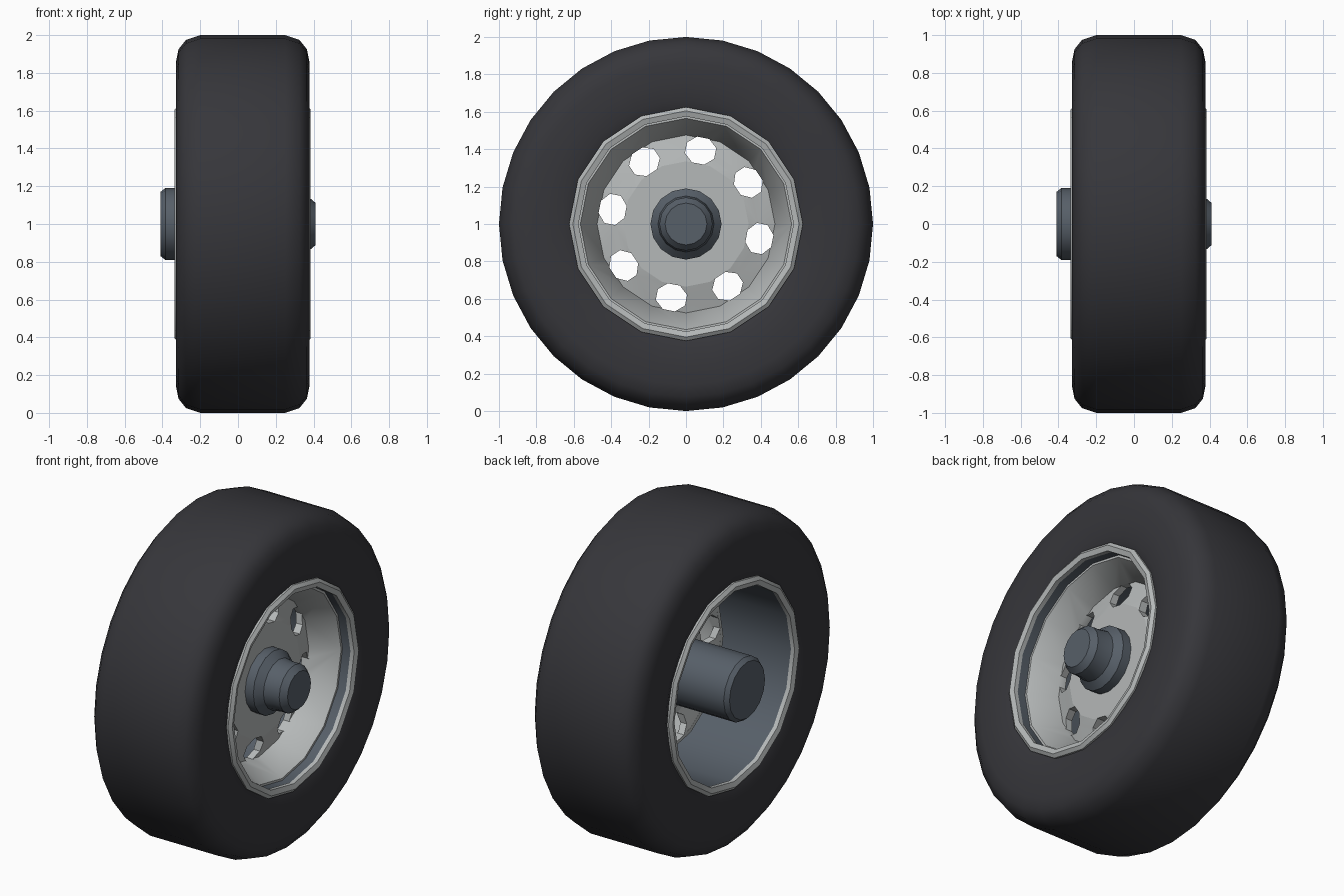
import bpy, bmesh, math
from mathutils import Matrix, Vector

if "Cube" in bpy.data.objects:
    bpy.data.objects.remove(bpy.data.objects["Cube"])


def material(name, rgb):
    m = bpy.data.materials.new(name)
    m.diffuse_color = (*rgb, 1)
    m.use_nodes = True
    m.node_tree.nodes["Principled BSDF"].inputs["Base Color"].default_value = m.diffuse_color
    return m


RUBBER = material("dark_rubber", (0.037, 0.037, 0.043))
SILVER = material("silver_metal", (0.46, 0.48, 0.48))
STEEL = material("dark_steel", (0.095, 0.115, 0.14))
CZ = 1.0  # height of the axle


def finish(bm, name, mat):
    bmesh.ops.recalc_face_normals(bm, faces=bm.faces)
    me = bpy.data.meshes.new(name)
    bm.to_mesh(me)
    bm.free()
    ob = bpy.data.objects.new(name, me)
    bpy.context.collection.objects.link(ob)
    me.materials.append(mat)
    return ob


def smooth(ob, angle):
    bpy.ops.object.select_all(action='DESELECT')
    ob.select_set(True)
    bpy.context.view_layer.objects.active = ob
    bpy.ops.object.shade_smooth_by_angle(angle=math.radians(angle))


def lathe(name, profile, sides, mat, loop=True):
    """Spin (x, radius) points round the axle; loop closes the section, otherwise the ends are capped."""
    bm = bmesh.new()
    rings = []
    for x, r in profile:
        rings.append([bm.verts.new((x, r * math.cos(math.tau * i / sides),
                                    CZ + r * math.sin(math.tau * i / sides)))
                      for i in range(sides)])
    pairs = list(zip(rings, rings[1:]))
    if loop:
        pairs.append((rings[-1], rings[0]))
    else:
        bm.faces.new(rings[0])
        bm.faces.new(rings[-1])
    for a, b in pairs:
        for i in range(sides):
            j = (i + 1) % sides
            bm.faces.new((a[i], a[j], b[j], b[i]))
    return finish(bm, name, mat)


# Tyre: half section mirrored about its own middle
MID = 0.025
half = [(0.33, 0.61), (0.35, 0.66), (0.353, 0.76), (0.353, 0.86), (0.34, 0.925),
        (0.30, 0.975), (0.225, 1.0)]
section = [(MID + x, r) for x, r in half] + [(MID - x, r) for x, r in reversed(half)]
smooth(lathe("tyre", section, 32, RUBBER), 60)

# Barrel of the rim
barrel = lathe("rim_barrel", [(0.35, 0.578), (0.35, 0.612), (-0.30, 0.612), (-0.30, 0.578)],
               16, STEEL)
smooth(barrel, 30)

# Bright lips on both edges of the rim
for name, s in (("front_lip", 1), ("back_lip", -1)):
    pts = [(0.30, 0.625), (0.345, 0.625), (0.36, 0.605), (0.35, 0.575), (0.325, 0.575),
           (0.325, 0.60)]
    smooth(lathe(name, [(MID + s * x, r) for x, r in pts], 16, SILVER), 30)

# Dish wall and wheel disc
wall = lathe("dish_wall", [(0.295, 0.565), (0.14, 0.475), (0.10, 0.475), (0.10, 0.50),
                           (0.27, 0.58), (0.295, 0.58)], 16, SILVER)
disc = lathe("wheel_disc", [(0.14, 0.478), (0.18, 0.335), (0.18, 0.12), (0.13, 0.12),
                            (0.13, 0.335), (0.10, 0.478)], 16, SILVER)

# Eight vent holes
bm = bmesh.new()
for k in range(8):
    a = math.radians(33.75 + 45 * k)
    place = (Matrix.Translation(Vector((0.12, 0, CZ))) @ Matrix.Rotation(a, 4, 'X')
             @ Matrix.Translation(Vector((0, 0.4, 0)))
             @ Matrix.Diagonal((1, 0.076, 0.086, 1))
             @ Matrix.Rotation(math.pi / 2, 4, 'Y') @ Matrix.Rotation(math.pi / 8, 4, 'Z'))
    bmesh.ops.create_cone(bm, cap_ends=True, segments=8, radius1=1, radius2=1,
                          depth=0.4, matrix=place)
cutter = finish(bm, "vent_cutter", SILVER)
cutter.hide_render = True
for ob, angle in ((wall, 30), (disc, 12)):
    mod = ob.modifiers.new("vents", 'BOOLEAN')
    mod.operation = 'DIFFERENCE'
    mod.solver = 'EXACT'
    mod.object = cutter
    bpy.context.view_layer.objects.active = ob
    bpy.ops.object.modifier_apply(modifier=mod.name)
    smooth(ob, angle)
bpy.data.objects.remove(cutter, do_unlink=True)

# Axle and stepped hub
hub = lathe("axle_hub", [(-0.41, 0.17), (-0.385, 0.19), (0.235, 0.19), (0.275, 0.15),
                         (0.325, 0.142), (0.375, 0.142), (0.41, 0.112)],
            16, STEEL, loop=False)
smooth(hub, 25)
